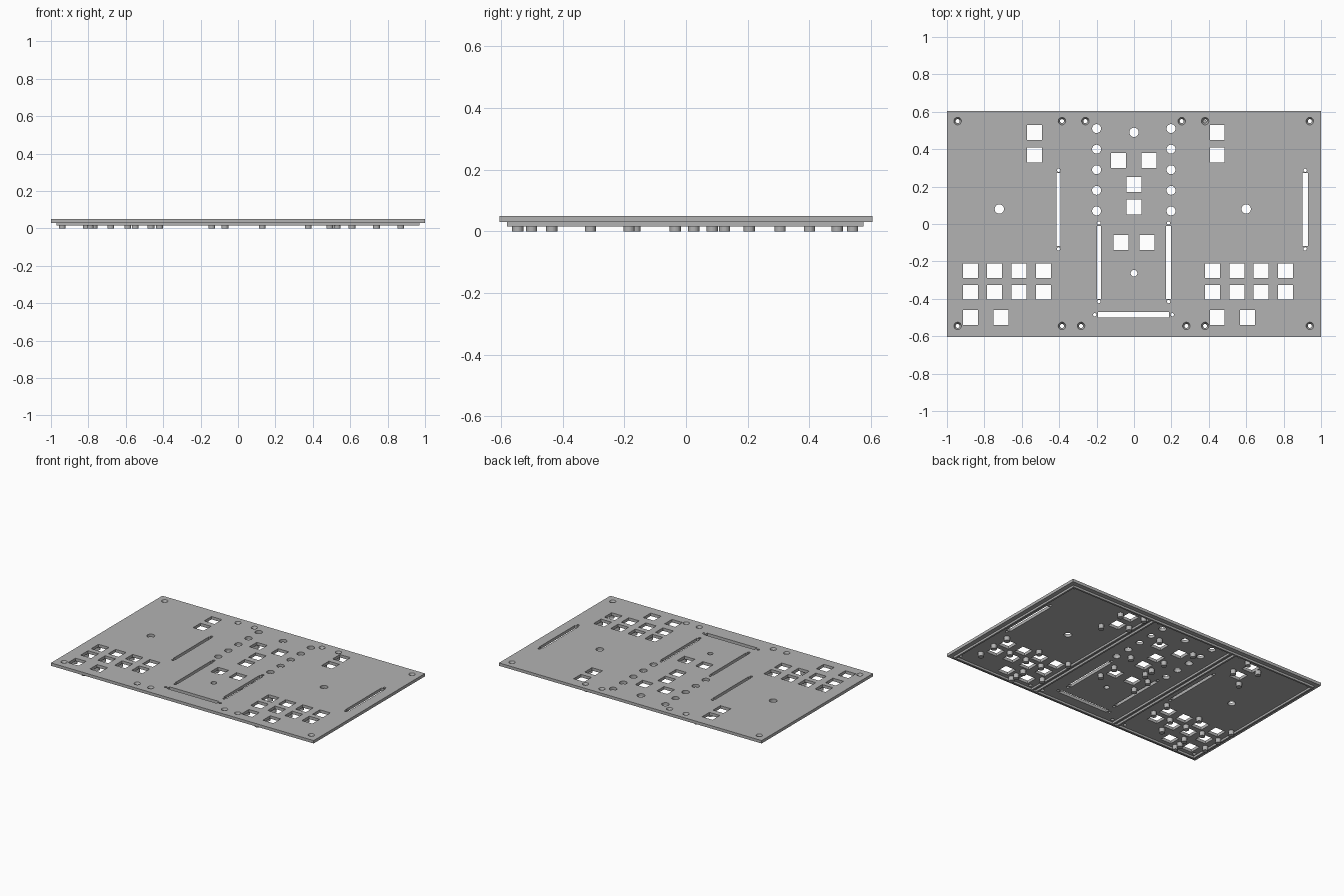
import bpy
import bmesh
from mathutils import Matrix, Vector

old = bpy.data.objects.get("Cube")
if old:
    bpy.data.objects.remove(old, do_unlink=True)

grey = bpy.data.materials.new("panel grey")
grey.use_nodes = True
colour = (0.45, 0.45, 0.45, 1)
grey.diffuse_color = colour
grey.node_tree.nodes["Principled BSDF"].inputs["Base Color"].default_value = colour

TOP, UNDER, RIM = 0.05, 0.03, 0.016


def box(bm, x0, x1, y0, y1, z0, z1):
    centre = Vector((x0 + x1, y0 + y1, z0 + z1)) / 2
    size = Matrix.Diagonal((x1 - x0, y1 - y0, z1 - z0, 1))
    bmesh.ops.create_cube(bm, size=1, matrix=Matrix.Translation(centre) @ size)


def rod(bm, x, y, z0, z1, low, high, sides=24):
    bmesh.ops.create_cone(bm, cap_ends=True, segments=sides, radius1=low, radius2=high,
                          depth=z1 - z0, matrix=Matrix.Translation((x, y, (z0 + z1) / 2)))


def finish(bm, name):
    mesh = bpy.data.meshes.new(name)
    bm.to_mesh(mesh)
    bm.free()
    mesh.materials.append(grey)
    obj = bpy.data.objects.new(name, mesh)
    bpy.context.collection.objects.link(obj)
    return obj


# Top plate
bm = bmesh.new()
box(bm, -1, 1, -0.605, 0.605, UNDER, TOP)
plate = finish(bm, "top_plate")

# Square key openings
cut = bmesh.new()
keys = [(x, y) for y in (-0.25, -0.365)
        for x in (-0.875, -0.745, -0.615, -0.485, 0.42, 0.55, 0.68, 0.81)]
keys += [(x, -0.5) for x in (-0.875, -0.71, 0.445, 0.607)]
keys += [(x, y) for x in (-0.533, 0.445) for y in (0.49, 0.37)]
keys += [(-0.083, 0.34), (0.08, 0.34), (0, 0.21), (0, 0.09), (-0.07, -0.1), (0.07, -0.1)]
for x, y in keys:
    box(cut, x - 0.04, x + 0.04, y - 0.04, y + 0.04, 0, 0.1)

# Fader slots with a small screw hole beyond each end
for x, y, w in ((-0.403, 0.077, 0.011), (0.915, 0.077, 0.015),
                (-0.188, -0.205, 0.011), (0.185, -0.205, 0.014)):
    box(cut, x - w, x + w, y - 0.195, y + 0.195, 0, 0.1)
    for s in (-1, 1):
        rod(cut, x, y + s * 0.21, 0, 0.1, 0.009, 0.009, 12)
box(cut, -0.192, 0.188, -0.5, -0.47, 0, 0.1)
for x in (-0.21, 0.205):
    rod(cut, x, -0.485, 0, 0.1, 0.009, 0.009, 12)

# Round knob holes
for i in range(5):
    for x in (-0.2, 0.198):
        rod(cut, x, 0.07 + i * 0.11, 0, 0.1, 0.024, 0.024)
for x, y, r in ((0, 0.49, 0.025), (-0.72, 0.08, 0.025), (0.6, 0.08, 0.025), (0, -0.263, 0.018)):
    rod(cut, x, y, 0, 0.1, r, r)

# Countersunk mounting holes
screws = [(x, 0.55) for x in (-0.943, -0.385, -0.26, 0.255, 0.38, 0.94)]
screws += [(x, -0.545) for x in (-0.943, -0.385, -0.283, 0.28, 0.38, 0.94)]
for x, y in screws:
    rod(cut, x, y, UNDER - 0.01, TOP + 0.01, 0.006, 0.025)

# Cut every opening through the plate
cutter = finish(cut, "opening_cutter")
cutter.hide_render = True
mod = plate.modifiers.new("openings", "BOOLEAN")
mod.operation = "DIFFERENCE"
mod.solver = "EXACT"
mod.object = cutter
bpy.context.view_layer.update()
cut_mesh = bpy.data.meshes.new_from_object(plate.evaluated_get(bpy.context.evaluated_depsgraph_get()))
plate.modifiers.clear()
plate.data = cut_mesh
bpy.data.objects.remove(cutter, do_unlink=True)

# Rim and dividers on the underside
T = 0.012
bm = bmesh.new()
for y in (-0.58, 0.575 - T):
    box(bm, -0.97, 0.97, y, y + T, RIM, UNDER)
for x in (-0.97, -0.35, -0.315, 0.315 - T, 0.35 - T, 0.97 - T):
    box(bm, x, x + T, -0.58 + T, 0.575 - T, RIM, UNDER)
finish(bm, "underside_rim")

# Standoff pegs on the underside
pegs = [(x, -0.31) for x in (-0.94, -0.81, -0.68, -0.55, -0.42, 0.49, 0.61, 0.74, 0.87)]
pegs += [(x, -0.185) for x in (-0.94, -0.68, -0.42, 0.375, 0.61, 0.87)]
pegs += [(x, -0.435) for x in (-0.94, -0.77, -0.59, 0.375, 0.53, 0.87)]
pegs += [(x, y) for x in (-0.79, 0.53) for y in (-0.5, -0.545)]
pegs += [(s + c, y) for s, c in ((1, -0.48), (-1, 0.41)) for y in (0.305, 0.49)]
pegs += [(x, y) for x in (-0.465, 0.375) for y in (0.4, 0.54)]
pegs += [(-0.14, 0.4), (0.13, 0.4), (-0.07, 0.205), (-0.07, 0.085), (0.13, 0.125),
         (-0.14, -0.035), (0.13, -0.035), (-0.14, -0.165), (0.13, -0.165), (-0.07, 0.025)]
bm = bmesh.new()
for x, y in pegs:
    rod(bm, x, y, 0, UNDER, 0.018, 0.018)
finish(bm, "standoff_pegs")
